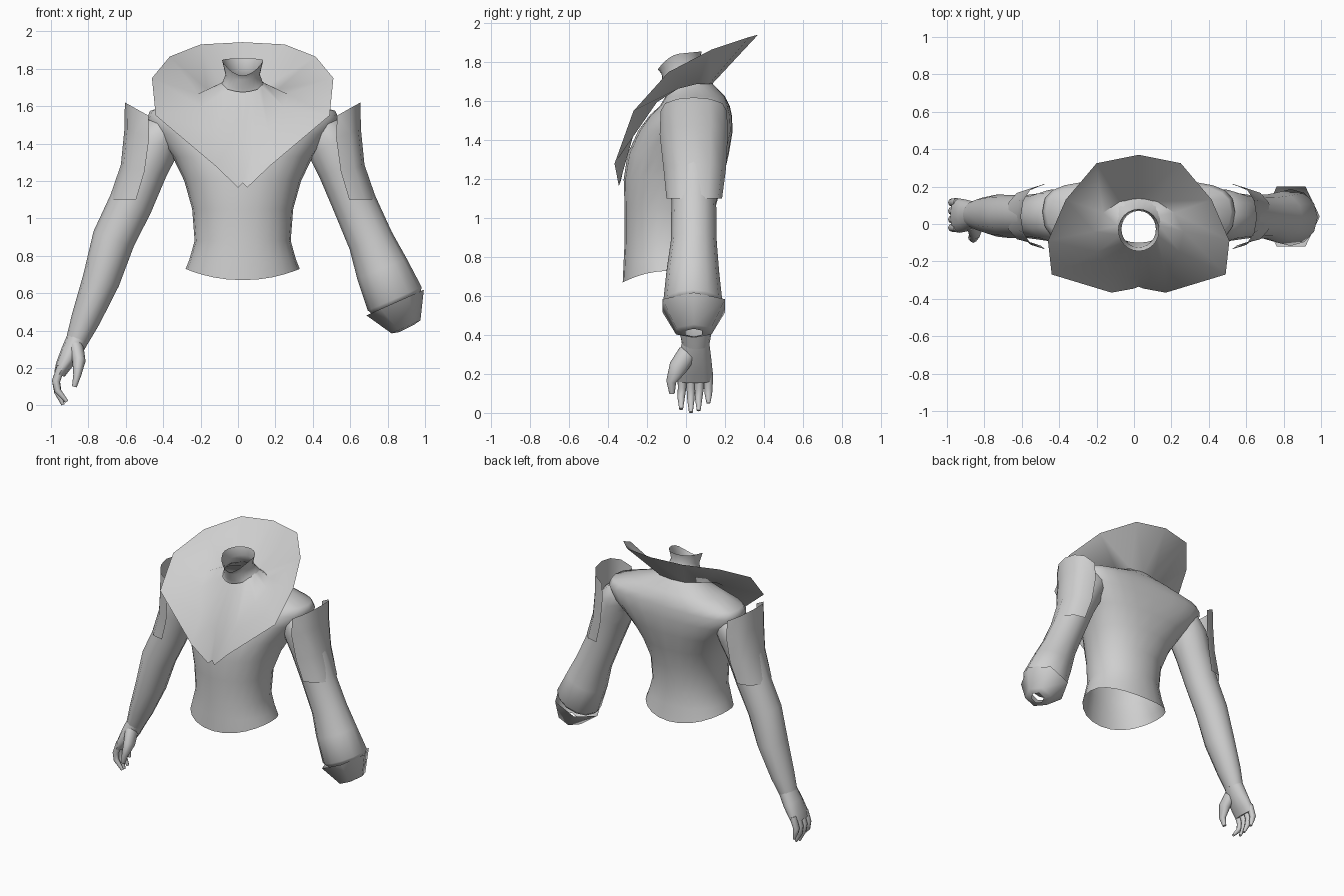
import bpy, bmesh, math
from mathutils import Vector

CX = 0.025  # body symmetry plane

grey = bpy.data.materials.new("light_grey")
grey.diffuse_color = (0.62, 0.62, 0.62, 1)


def loft(name, rings, closed=True, cap_start=False, cap_end=False, smooth=40):
    """Skin a list of equal-length rings of points."""
    bm = bmesh.new()
    rows = [[bm.verts.new(p) for p in ring] for ring in rings]
    n = len(rows[0])
    for a, b in zip(rows, rows[1:]):
        for i in range(n if closed else n - 1):
            j = (i + 1) % n
            bm.faces.new((a[i], a[j], b[j], b[i]))
    if cap_start:
        bm.faces.new(rows[0][::-1])
    if cap_end:
        bm.faces.new(rows[-1])
    bmesh.ops.recalc_face_normals(bm, faces=bm.faces)
    me = bpy.data.meshes.new(name)
    bm.to_mesh(me)
    bm.free()
    me.materials.append(grey)
    ob = bpy.data.objects.new(name, me)
    bpy.context.collection.objects.link(ob)
    bpy.ops.object.select_all(action='DESELECT')
    ob.select_set(True)
    bpy.context.view_layer.objects.active = ob
    bpy.ops.object.shade_smooth_by_angle(angle=math.radians(smooth))
    return ob


def tube(name, path, sides=12, caps=(True, True), smooth=60):
    """Path of (x, y, z, in-plane radius, depth radius)."""
    pts = [Vector(p[:3]) for p in path]
    rings = []
    for k, p in enumerate(path):
        t = pts[min(k + 1, len(pts) - 1)] - pts[max(k - 1, 0)]
        u = Vector((0, 1, 0)).cross(t).normalized()
        v = t.cross(u).normalized()
        rings.append([pts[k] + u * p[3] * math.cos(a) + v * p[4] * math.sin(a)
                      for a in (2 * math.pi * i / sides for i in range(sides))])
    return loft(name, rings, True, caps[0], caps[1], smooth)


def side_path(points, s):
    return [(CX + s * p[0], *p[1:]) for p in points]


# Torso, shoulders and neck: z, half width, front y, back y, tilt,
# squareness, backward shift of the flanks
sections = [
    (0.70, 0.305, -0.325, 0.17, 0.0, 0.95, 0),
    (0.78, 0.285, -0.32, 0.15, 0.0, 0.95, 0),
    (0.88, 0.257, -0.315, 0.14, 0.0, 0.95, 0),
    (1.05, 0.27, -0.315, 0.15, 0.0, 0.95, 0),
    (1.20, 0.312, -0.32, 0.19, 0.0, 0.9, 0.02),
    (1.33, 0.375, -0.30, 0.22, 0.0, 0.85, 0.05),
    (1.45, 0.465, -0.245, 0.24, 0.0, 0.8, 0.06),
    (1.53, 0.515, -0.185, 0.235, 0.0, 0.75, 0.04),
    (1.575, 0.495, -0.135, 0.225, 0.0, 0.75, 0.02),
    (1.625, 0.33, -0.105, 0.2, 0.0, 0.85, 0),
    (1.675, 0.17, -0.10, 0.14, 0.1, 1.0, 0),
    (1.725, 0.108, -0.12, 0.09, 0.3, 1.0, 0),
    (1.77, 0.092, -0.125, 0.07, 0.3, 1.0, 0),
    (1.845, 0.11, -0.145, 0.08, 0.1, 1.0, 0),
]


def power(c, e):
    return math.copysign(abs(c) ** e, c)


rings = []
for k, (z, rx, front, back, tilt, e, flank) in enumerate(sections):
    cy, ry = (front + back) / 2, (back - front) / 2
    ring = []
    for i in range(24):
        a = 2 * math.pi * i / 24
        x, y = rx * power(math.cos(a), e), ry * power(math.sin(a), e)
        dz = 0.03 * math.cos(2 * a) if k == 0 else 0  # curved bottom hem
        if k == len(sections) - 1:                    # dip at the throat
            dz = -0.07 * max(0, -math.sin(a)) ** 2
        ring.append((CX + x, cy + y + flank * math.cos(a) ** 2, z + tilt * y + dz))
    rings.append(ring)
loft("torso", rings, smooth=60)

# Wide standing collar running down into the neck: half rings from back to front
rim = [(0, .37, 1.942), (.225, .325, 1.93), (.39, .13, 1.865), (.485, -.09, 1.75),
       (.465, -.27, 1.55), (.145, -.367, 1.28), (.025, -.345, 1.165), (0, -.335, 1.19)]
base = [(0, .135, 1.69), (.10, .12, 1.69), (.19, .06, 1.69), (.24, -.04, 1.665),
        (.22, -.15, 1.595), (.14, -.262, 1.455), (.06, -.285, 1.41), (0, -.288, 1.40)]
throat = [(0, .09, 1.745), (.05, .08, 1.74), (.09, .04, 1.735), (.112, -.01, 1.725),
          (.10, -.06, 1.71), (.08, -.1, 1.69), (.04, -.125, 1.68), (0, -.13, 1.675)]


def both_halves(half):
    return ([(CX + x, y, z) for x, y, z in half]
            + [(CX - x, y, z) for x, y, z in half[-2:0:-1]])


loft("collar", [both_halves(r) for r in (throat, base, rim)], smooth=60)

# Arms: the left one is bare, the right one has a flared sleeve
upper = [(.34, .05, 1.48, .08, .11), (.42, .05, 1.46, .115, .135),
         (.475, .045, 1.39, .135, .138), (.525, .04, 1.27, .125, .125),
         (.598, .04, 1.08, .118, .115)]
bare = [(.69, .04, .89, .115, .115), (.757, .045, .67, .1, .113),
        (.84, .05, .46, .078, .09), (.885, .05, .35, .06, .07)]
sleeve = [(.685, .04, .88, .122, .118), (.745, .035, .73, .143, .135),
          (.813, .035, .57, .157, .152), (.825, .035, .545, .14, .13)]
tube("bare_arm", side_path(upper + bare, -1))
tube("sleeved_arm", side_path(upper + sleeve, 1))

# Hexagonal cuff tapering below the sleeve, with a small opening at the bottom
tube("cuff", [(.84, .04, .55, .168, .185), (.898, .04, .42, .085, .105),
              (.902, .04, .412, .045, .05)], sides=6, caps=(False, False), smooth=65)

# Hand
tube("palm", side_path([(.88, .05, .36, .06, .07), (.92, .045, .28, .055, .085),
                        (.96, .045, .21, .042, .092), (.98, .045, .165, .03, .088)], -1))
for i, (y, tip_y, tip_z, tip_x) in enumerate([(-.02, -.025, .02, .94), (.025, .025, .003, .96),
                                              (.07, .065, .012, .96), (.115, .115, .05, .98)]):
    tube(f"finger_{i + 1}", side_path([(.97, y, .21, .022, .024), (.998, y, .13, .022, .022),
                                       (.99, tip_y, .07 + tip_z / 2, .018, .019),
                                       (tip_x, tip_y, tip_z, .009, .01)], -1), sides=8)
tube("thumb", side_path([(.89, .01, .31, .04, .05), (.875, -.04, .235, .035, .048),
                         (.885, -.076, .16, .021, .026), (.90, -.072, .1, .013, .014)], -1), sides=8)

# Shoulder guards: curved open shells outside each upper arm
# rows: edge x, outer x, edge z, outer z, front y, back y
rows = [(.505, .63, 1.55, 1.62, -.13, .21), (.50, .632, 1.43, 1.48, -.135, .215),
        (.525, .652, 1.25, 1.28, -.115, .205), (.57, .712, 1.1, 1.1, -.10, .185)]
for side, s in (("left", -1), ("right", 1)):
    rings = []
    for ex, ox, ez, oz, yf, yb in rows:
        ring = []
        for i in range(7):
            a = math.pi * i / 6
            w = math.sin(a) ** 0.8 if 0 < i < 6 else 0
            ring.append((CX + s * (ex + (ox - ex) * w),
                         (yf + yb) / 2 - (yb - yf) / 2 * math.cos(a),
                         ez + (oz - ez) * w))
        rings.append(ring)
    loft(f"{side}_shoulder_guard", rings, closed=False, smooth=50)
